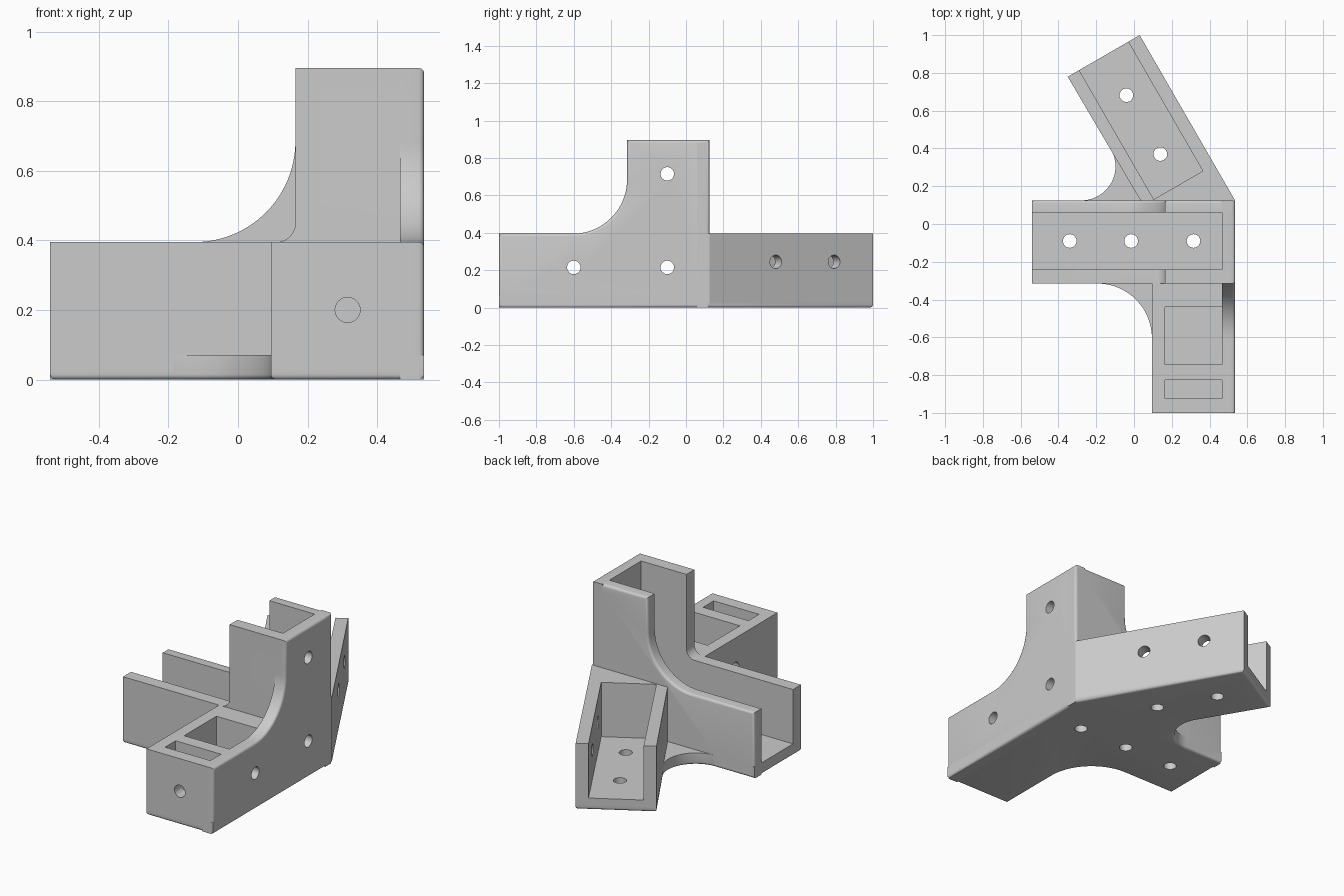
import bpy
import bmesh
from math import cos, sin, pi, radians
from mathutils import Vector

if "Cube" in bpy.data.objects:
    bpy.data.objects.remove(bpy.data.objects["Cube"])

# Shared dimensions
LEFT, RIGHT, FRONT, BACK = -0.54, 0.535, -0.315, 0.125
WALL, HEIGHT, TOP, WIDTH = 0.07, 0.395, 0.895, 0.44
SWEEP, HOLE, ROUND = 0.29, 0.036, 0.015
ALONG = Vector((-0.5, 0.866))     # direction of the angled arm
ACROSS = Vector((-0.866, -0.5))   # from its outer to its inner side
ARM_LENGTH = 1.01

grey = bpy.data.materials.new("plain grey")
grey.use_nodes = True
colour = (0.6, 0.6, 0.6, 1)
grey.diffuse_color = colour
grey.node_tree.nodes["Principled BSDF"].inputs["Base Color"].default_value = colour


def arc(cx, cy, r, start, end, steps=24):
    angles = [radians(start + (end - start) * i / steps) for i in range(steps + 1)]
    return [(cx + r * cos(a), cy + r * sin(a)) for a in angles]


def rect(u0, u1, v0, v1):
    return [(u0, v0), (u1, v0), (u1, v1), (u0, v1)]


def plate(name, outline, axis, outer, inner, bevel=0):
    """Extrude an outline along an axis and round the rim of its outer face."""
    place = {"x": lambda u, v, d: (d, u, v),
             "y": lambda u, v, d: (u, d, v),
             "z": lambda u, v, d: (u, v, d)}[axis]
    bm = bmesh.new()
    a = [bm.verts.new(place(u, v, outer)) for u, v in outline]
    b = [bm.verts.new(place(u, v, inner)) for u, v in outline]
    cap = bm.faces.new(a)
    bm.faces.new(b[::-1])
    for i in range(len(a)):
        j = (i + 1) % len(a)
        bm.faces.new((a[i], b[i], b[j], a[j]))
    bmesh.ops.recalc_face_normals(bm, faces=bm.faces)
    if bevel:
        bmesh.ops.bevel(bm, geom=list(cap.edges), offset=bevel, segments=4,
                        profile=0.5, affect="EDGES")
    mesh = bpy.data.meshes.new(name)
    bm.to_mesh(mesh)
    bm.free()
    mesh.materials.append(grey)
    obj = bpy.data.objects.new(name, mesh)
    bpy.context.scene.collection.objects.link(obj)
    return obj


def hole(start, end):
    """Round cutter between two points."""
    start, end = Vector(start), Vector(end)
    axis = end - start
    bpy.ops.mesh.primitive_cylinder_add(
        vertices=32, radius=HOLE, depth=axis.length, location=(start + end) / 2,
        rotation=axis.to_track_quat("Z", "Y").to_euler())
    obj = bpy.context.object
    obj.name = "hole_cutter"
    obj.hide_render = True
    obj.data.materials.append(grey)
    return obj


def combine(target, other, operation):
    mod = target.modifiers.new("join", "BOOLEAN")
    mod.operation, mod.solver, mod.object = operation, "EXACT", other
    with bpy.context.temp_override(object=target, active_object=target):
        bpy.ops.object.modifier_apply(modifier=mod.name)
    bpy.data.objects.remove(other)


def arm_point(along, across):
    return Vector((RIGHT, BACK)) + ALONG * along + ACROSS * across


def post_profile(u0, u1, post, radius, bottom=0):
    """Low wall that sweeps up into the post."""
    return ([(u0, bottom), (u1, bottom), (u1, TOP), (post, TOP)]
            + arc(post - radius, HEIGHT + radius, radius, 0, -90) + [(u0, HEIGHT)])


# Floor with both curved gussets
inner_x = 0.034
floor_outline = ([(LEFT, FRONT)]
                 + arc(0.095 - SWEEP, FRONT - SWEEP, SWEEP, 90, 0)
                 + [(0.095, -1), (RIGHT, -1), (RIGHT, BACK),
                    arm_point(ARM_LENGTH, 0), arm_point(ARM_LENGTH, WIDTH)]
                 + arc(inner_x - 0.312, BACK + 0.18, 0.18, 30, -90)
                 + [(LEFT, BACK)])
bracket = plate("corner_bracket", floor_outline, "z", 0, WALL, ROUND)

# Walls of the side channel and the upright post
back_wall = plate("back_wall", post_profile(LEFT, RIGHT, 0.165, SWEEP),
                  "y", BACK, 0.06, ROUND)
right_wall = plate("side_wall", post_profile(-1, BACK, FRONT, SWEEP),
                   "x", RIGHT, RIGHT - WALL, ROUND)
front_wall = plate("front_wall", post_profile(LEFT, 0.5, 0.165, 0.055, 0.03),
                   "y", FRONT, -0.24)

# Front arm block and U-shaped angled arm
front_arm = plate("front_arm", rect(0.095, 0.5, 0.03, HEIGHT), "y", -1, -0.3)
arm_outline = [(RIGHT, 0.1), (RIGHT, BACK)]
arm_outline += [arm_point(s, t) for s, t in (
    (ARM_LENGTH, 0), (ARM_LENGTH, WALL), (0.22, WALL), (0.22, WIDTH - WALL),
    (ARM_LENGTH, WIDTH - WALL), (ARM_LENGTH, WIDTH))]
arm_outline += [(inner_x, BACK), (inner_x, 0.1)]
angled_arm = plate("angled_arm", arm_outline, "z", 0.03, HEIGHT)

for part in (back_wall, right_wall, front_wall, front_arm, angled_arm):
    combine(bracket, part, "UNION")

# Pockets in the front arm
cutters = [plate("pocket_cutter", rect(0.165, 0.465, y0, y1), "z", WALL, 0.6)
           for y0, y1 in ((-0.745, -0.44), (-0.925, -0.825))]

# Screw holes
cutters += [hole((x, -0.09, -0.1), (x, -0.09, 0.2)) for x in (-0.34, -0.015, 0.315)]
cutters += [hole((0.4, -0.1, z), (0.6, -0.1, z)) for z in (0.215, 0.715)]
cutters.append(hole((0, -0.6, 0.215), (0.6, -0.6, 0.215)))
cutters.append(hole((0.315, -1.1, 0.2), (0.315, -0.7, 0.2)))
for along in (0.41, 0.77):
    middle = arm_point(along, WIDTH / 2)
    cutters.append(hole((*middle, -0.1), (*middle, 0.2)))
    cutters.append(hole((*arm_point(along, -0.1), 0.245),
                        (*arm_point(along, 0.2), 0.245)))

for cutter in cutters:
    combine(bracket, cutter, "DIFFERENCE")

# Smooth the rounded edges, keep corners sharp
bpy.ops.object.select_all(action="DESELECT")
bracket.select_set(True)
bpy.context.view_layer.objects.active = bracket
bpy.ops.object.shade_smooth_by_angle(angle=radians(30))
